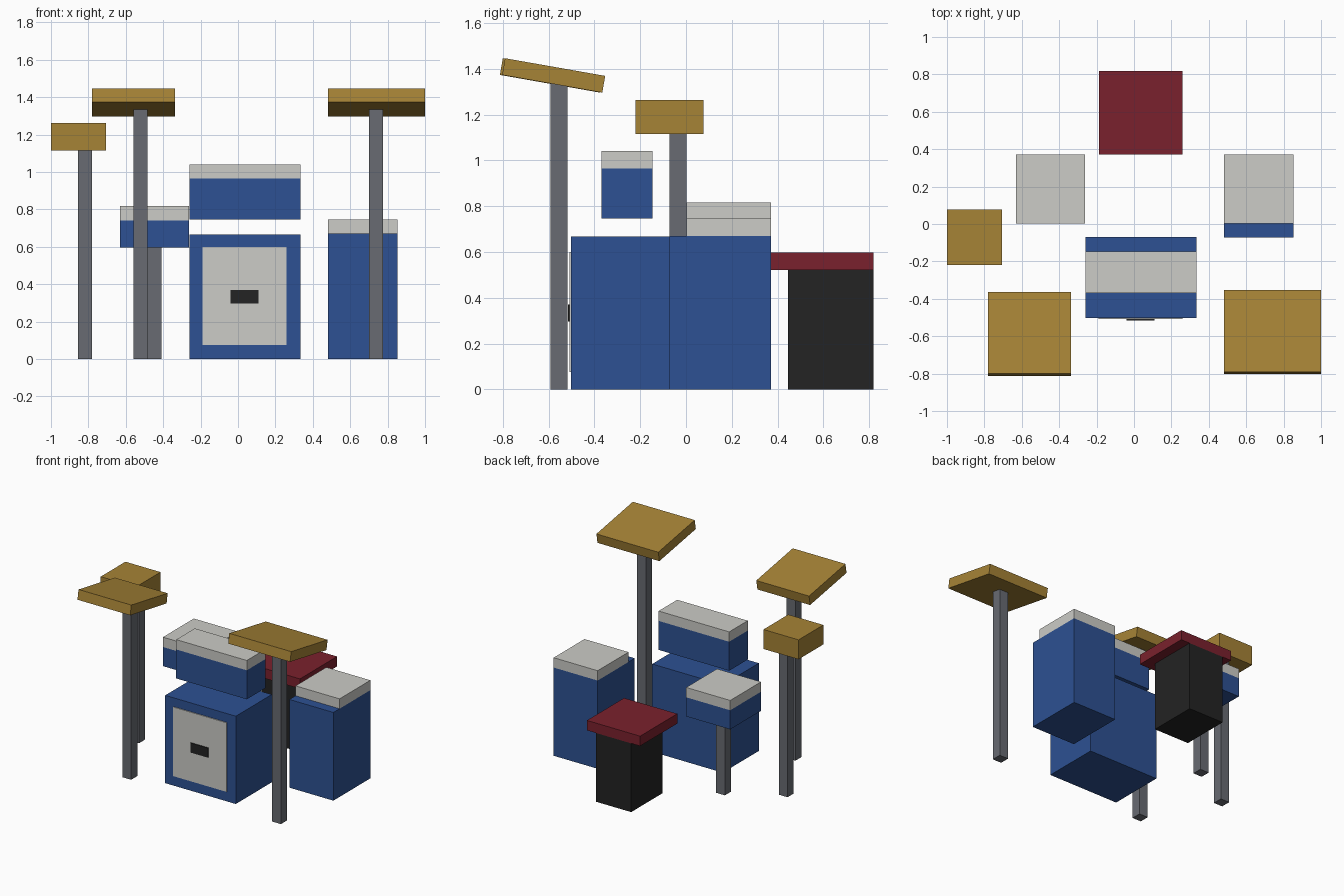
import bpy, bmesh, math
from mathutils import Matrix, Vector

if "Cube" in bpy.data.objects:
    bpy.data.objects.remove(bpy.data.objects["Cube"])


def material(name, rgb):
    # 0-255 display colour to linear diffuse colour
    lin = [((c / 255 + 0.055) / 1.055) ** 2.4 for c in rgb]
    m = bpy.data.materials.new(name)
    m.diffuse_color = (*lin, 1)
    m.use_nodes = True
    m.node_tree.nodes["Principled BSDF"].inputs["Base Color"].default_value = m.diffuse_color
    return m


BLUE = material("shell_blue", (45, 81, 147))
WHITE = material("head_white", (204, 204, 199))
BRASS = material("cymbal_brass", (166, 131, 54))
STEEL = material("stand_grey", (104, 107, 114))
RED = material("seat_red", (122, 33, 45))
BLACK = material("base_black", (35, 35, 35))


def box(name, mat, x, y, z, tilt=0):
    """Box from (min, max) ranges, optionally tilted about its own x axis."""
    lo, hi = Vector((x[0], y[0], z[0])), Vector((x[1], y[1], z[1]))
    bm = bmesh.new()
    bmesh.ops.create_cube(bm, size=1, matrix=Matrix.Diagonal((*(hi - lo), 1)))
    me = bpy.data.meshes.new(name)
    bm.to_mesh(me)
    bm.free()
    me.materials.append(mat)
    ob = bpy.data.objects.new(name, me)
    ob.location = (lo + hi) / 2
    ob.rotation_euler.x = math.radians(tilt)
    bpy.context.collection.objects.link(ob)
    return ob


def post(name, x, y, top):
    r = 0.037
    box(name, STEEL, (x - r, x + r), (y - r, y + r), (0, top))


# Bass drum with front head and badge plate
box("bass_drum", BLUE, (-0.26, 0.333), (-0.502, -0.07), (0, 0.667))
box("bass_drum_front_head", WHITE, (-0.19, 0.26), (-0.509, -0.502), (0.075, 0.6))
box("bass_drum_badge", BLACK, (-0.04, 0.11), (-0.516, -0.509), (0.297, 0.37))

# Toms and snare: shell plus head
box("rack_tom_shell", BLUE, (-0.26, 0.333), (-0.37, -0.147), (0.745, 0.965))
box("rack_tom_head", WHITE, (-0.26, 0.333), (-0.37, -0.147), (0.965, 1.04))
box("floor_tom_shell", BLUE, (0.482, 0.852), (-0.072, 0.372), (0, 0.67))
box("floor_tom_head", WHITE, (0.482, 0.852), (0.002, 0.372), (0.67, 0.745))
box("snare_shell", BLUE, (-0.632, -0.262), (0.002, 0.372), (0.597, 0.742))
box("snare_head", WHITE, (-0.632, -0.262), (0.002, 0.372), (0.742, 0.817))
post("snare_stand", -0.447, 0.187, 0.597)

# Hi-hat
box("hi_hat", BRASS, (-1, -0.705), (-0.22, 0.077), (1.115, 1.263))
post("hi_hat_stand", -0.818, -0.035, 1.115)

# Tilted cymbals on stands
for name, x, yc, px in (("crash", (-0.78, -0.337), -0.588, -0.521),
                        ("ride", (0.48, 1.0), -0.578, 0.738)):
    box(name + "_cymbal", BRASS, x, (yc - 0.222, yc + 0.222), (1.334, 1.408), -10)
    post(name + "_stand", px, -0.555, 1.335)

# Stool
box("stool_base", BLACK, (-0.112, 0.185), (0.445, 0.818), (0, 0.522))
box("stool_seat", RED, (-0.187, 0.26), (0.372, 0.818), (0.522, 0.597))
